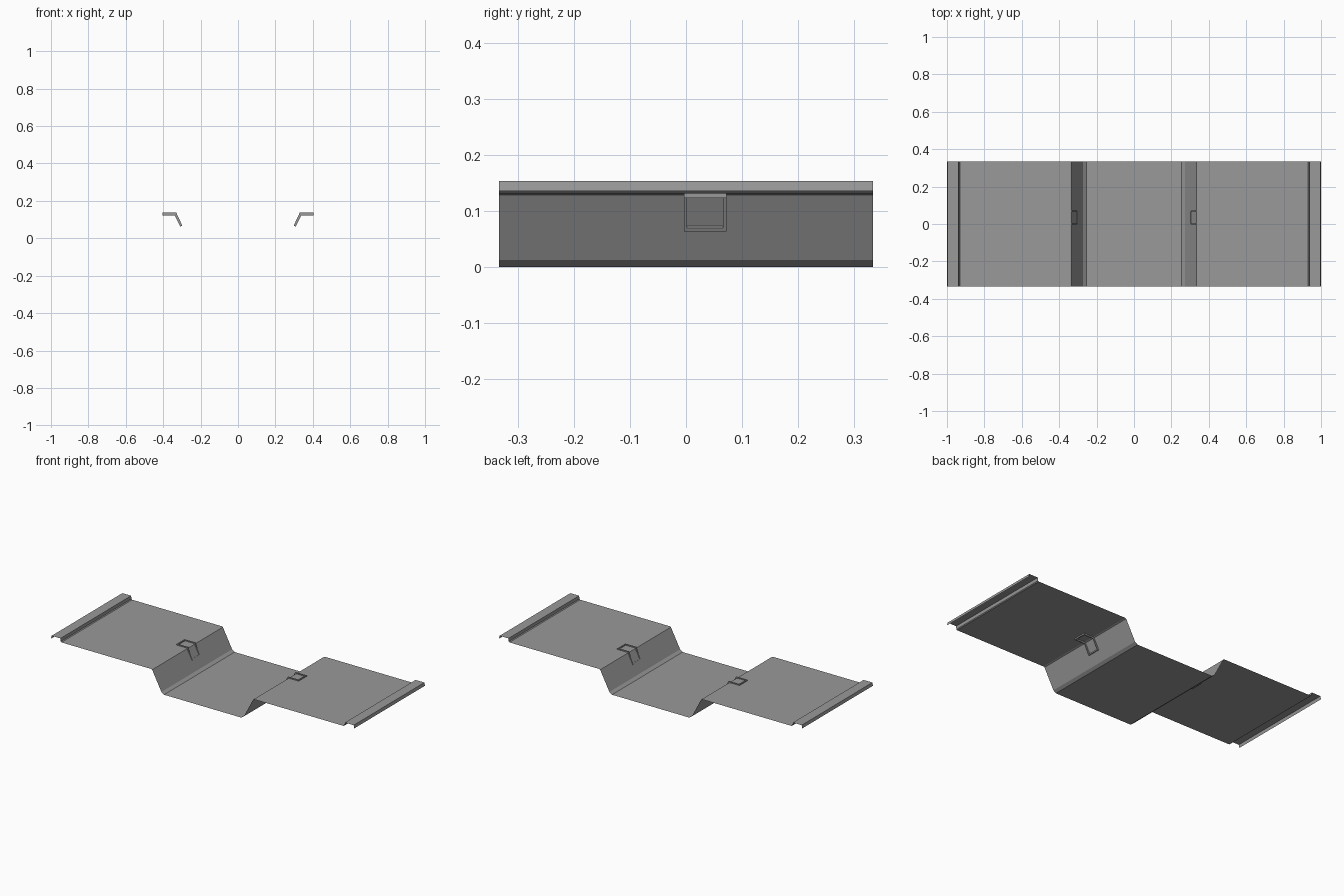
import bpy
import bmesh

cube = bpy.data.objects.get("Cube")
if cube:
    bpy.data.objects.remove(cube, do_unlink=True)

# Single sheet-metal grey
steel = bpy.data.materials.new("steel_grey")
steel.use_nodes = True
GREY = (0.32, 0.32, 0.32, 1)
steel.diffuse_color = GREY
steel.node_tree.nodes["Principled BSDF"].inputs["Base Color"].default_value = GREY


def finish(name, bm):
    mesh = bpy.data.meshes.new(name)
    bm.to_mesh(mesh)
    bm.free()
    mesh.materials.append(steel)
    obj = bpy.data.objects.new(name, mesh)
    bpy.context.collection.objects.link(obj)
    return obj


def prism(bm, outline, y0, y1):
    """Solid made by sweeping an x-z outline from y0 to y1."""
    verts = [bm.verts.new((x, y0, z)) for x, z in outline]
    face = bm.faces.new(verts)
    result = bmesh.ops.extrude_face_region(bm, geom=[face])
    moved = [v for v in result["geom"] if isinstance(v, bmesh.types.BMVert)]
    bmesh.ops.translate(bm, verts=moved, vec=(0, y1 - y0, 0))


# Folded deck: thin sheet, half profile mirrored about the centre
HALF_WIDTH = 0.333
half = [(0.255, 0), (0.272, 0.012), (0.333, 0.128), (0.34, 0.131),
        (0.931, 0.131), (0.936, 0.135), (0.938, 0.153),
        (0.996, 0.153), (1.0, 0.135)]
profile = [(-x, z) for x, z in reversed(half)] + half
bm = bmesh.new()
rows = [[bm.verts.new((x, y, z)) for x, z in profile]
        for y in (-HALF_WIDTH, HALF_WIDTH)]
for i in range(len(profile) - 1):
    bm.faces.new((rows[0][i], rows[0][i + 1], rows[1][i + 1], rows[1][i]))
finish("folded_deck", bm)

# Bent rectangular frames wrapped over each upper fold
Y0, Y1, RIM = -0.004, 0.072, 0.006
upper = [(0.403, 0.137), (0.330, 0.137), (0.298, 0.068)]
lower = [(0.403, 0.123), (0.338, 0.123), (0.309, 0.063)]
for side, name in ((1, "left_frame"), (-1, "right_frame")):
    top = [(side * x, z) for x, z in upper]
    low = [(side * x, z) for x, z in lower]
    bm = bmesh.new()
    # Side rims follow the fold
    for y in (Y0, Y1 - RIM):
        prism(bm, top + low[::-1], y, y + RIM)
    # End bars close the frame
    for end, inner in ((0, 1), (2, 1)):
        t = 0.1
        near = [tuple(a + (b - a) * t for a, b in zip(p[end], p[inner]))
                for p in (top, low)]
        prism(bm, [top[end], near[0], near[1], low[end]], Y0 + RIM, Y1 - RIM)
    bmesh.ops.recalc_face_normals(bm, faces=bm.faces)
    finish(name, bm)
